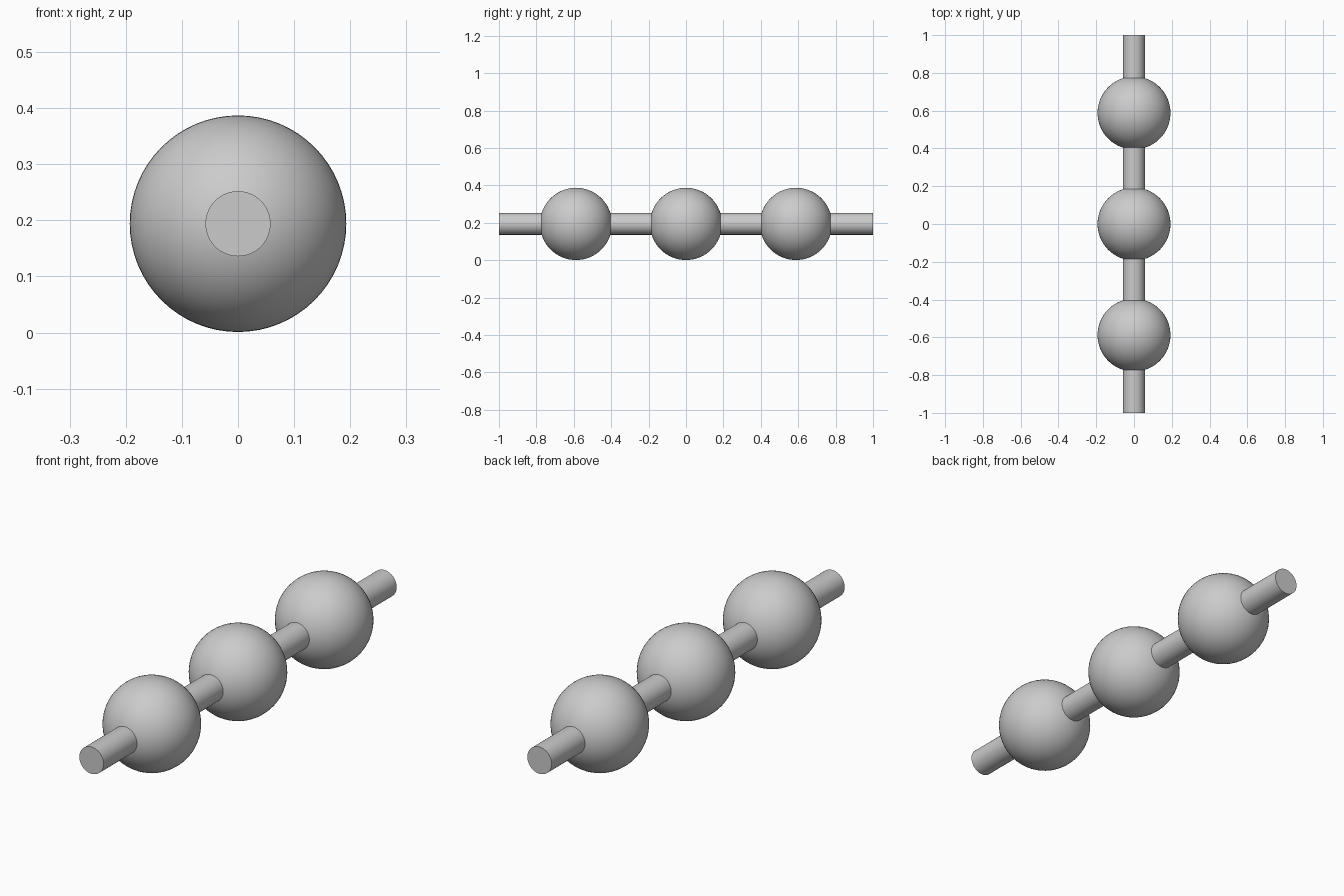
import bpy
import math

cube = bpy.data.objects.get("Cube")
if cube:
    bpy.data.objects.remove(cube, do_unlink=True)

BALL_RADIUS = 0.193
ROD_RADIUS = 0.058
SPACING = 0.588
AXIS_Z = 0.194

grey = bpy.data.materials.new("plain grey")
grey.use_nodes = True
colour = (0.6, 0.6, 0.6, 1)
grey.diffuse_color = colour
grey.node_tree.nodes["Principled BSDF"].inputs["Base Color"].default_value = colour


def finish(name):
    """Name, colour and smooth the newest part."""
    part = bpy.context.object
    part.name = name
    part.data.materials.append(grey)
    bpy.ops.object.shade_smooth_by_angle(angle=math.radians(40))


# Straight rod running front to back through every ball
bpy.ops.mesh.primitive_cylinder_add(
    vertices=64, radius=ROD_RADIUS, depth=2,
    location=(0, 0, AXIS_Z), rotation=(math.pi / 2, 0, 0))
finish("rod")

# Three evenly spaced balls, poles along the rod
for i, place in enumerate(("front", "middle", "back")):
    bpy.ops.mesh.primitive_uv_sphere_add(
        segments=64, ring_count=32, radius=BALL_RADIUS,
        location=(0, (i - 1) * SPACING, AXIS_Z), rotation=(math.pi / 2, 0, 0))
    finish(place + "_ball")
